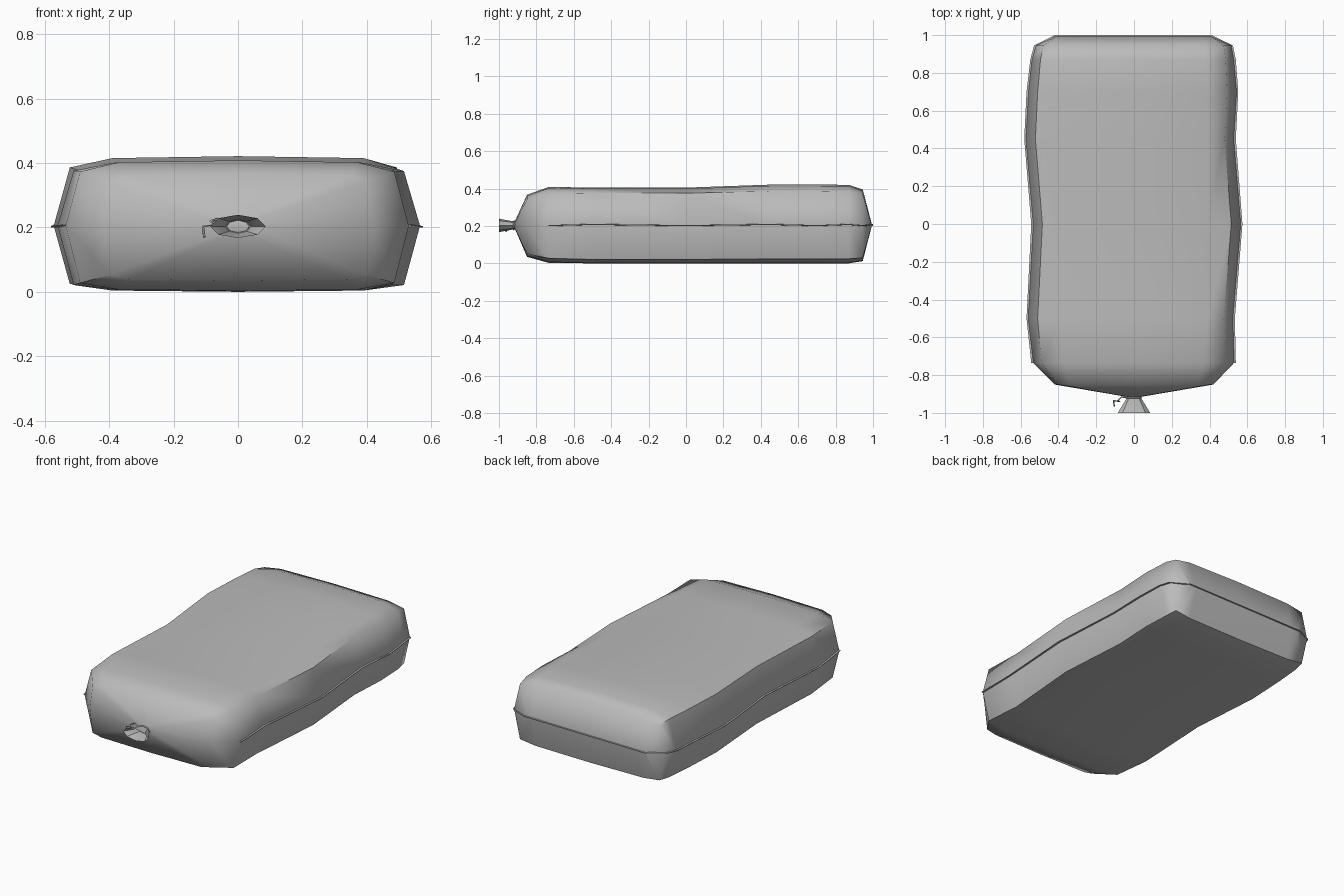
import bpy, bmesh, math

if "Cube" in bpy.data.objects:
    bpy.data.objects.remove(bpy.data.objects["Cube"])

cloth = bpy.data.materials.new("grey cloth")
cloth.diffuse_color = (0.5, 0.5, 0.5, 1)
cloth.use_nodes = True
cloth.node_tree.nodes["Principled BSDF"].inputs["Base Color"].default_value = cloth.diffuse_color
MID = 0.205


def make(name, verts, faces, angle):
    me = bpy.data.meshes.new(name)
    me.from_pydata(verts, [], faces)
    bm = bmesh.new()
    bm.from_mesh(me)
    bmesh.ops.recalc_face_normals(bm, faces=bm.faces)
    bm.to_mesh(me)
    bm.free()
    me.materials.append(cloth)
    ob = bpy.data.objects.new(name, me)
    bpy.context.collection.objects.link(ob)
    bpy.context.view_layer.objects.active = ob
    for o in bpy.context.selected_objects:
        o.select_set(False)
    ob.select_set(True)
    bpy.ops.object.shade_smooth_by_angle(angle=math.radians(angle))
    return ob


def bridge(rings, cap_start=False, cap_end=False, closed=True):
    n = len(rings[0])
    verts = [p for r in rings for p in r]
    faces = []
    for i in range(len(rings) - 1):
        for j in range(n if closed else n - 1):
            k = (j + 1) % n
            faces.append((i*n + j, i*n + k, (i+1)*n + k, (i+1)*n + j))
    if cap_start:
        faces.append(tuple(range(n)))
    if cap_end:
        faces.append(tuple(range((len(rings) - 1)*n, len(rings)*n)))
    return verts, faces


def section(y, left, right, corner, edge, ztop, zbot, drop, tip=None):
    """Twelve-point sack section: seam, corner, edge and centre on each side."""
    zt, zb = ztop - drop, zbot + drop * 0.7
    y2 = y if tip is None else tip
    return [(-left, y2, MID), (-left + corner, y, zt), (-edge, y, ztop - 0.006),
            (0, y, ztop), (edge, y, ztop - 0.006), (right - corner, y, zt),
            (right, y2, MID), (right - corner, y, zb), (edge, y, zbot + 0.004),
            (0, y, zbot), (-edge, y, zbot + 0.004), (-left + corner, y, zb)]


# Sack body: sections from the gathered front to the sewn back
body = [
    section(-0.915, 0.037, 0.037, 0.010, 0.015, 0.225, 0.185, 0.006),
    section(-0.85, 0.42, 0.42, 0.02, 0.34, 0.367, 0.035, 0.025),
    section(-0.735, 0.535, 0.53, 0.045, 0.37, 0.408, 0.003, 0.035),
    section(-0.50, 0.56, 0.525, 0.05, 0.39, 0.406, 0.0, 0.03),
    section(0.0, 0.535, 0.565, 0.05, 0.39, 0.405, 0.0, 0.03),
    section(0.45, 0.572, 0.53, 0.05, 0.39, 0.421, 0.0, 0.035),
    section(0.70, 0.56, 0.543, 0.05, 0.39, 0.421, 0.0, 0.035),
    section(0.87, 0.54, 0.53, 0.045, 0.38, 0.42, 0.0, 0.035),
    section(0.945, 0.52, 0.515, 0.04, 0.37, 0.395, 0.012, 0.025),
    section(0.993, 0.42, 0.41, 0.01, 0.36, 0.211, 0.199, 0.004),
]
make("sack_body", *bridge(body, True, True), 60)

# Sewn seam: a thin ribbon around both sides and the back
path = [r[0] for r in body[2:]] + [r[6] for r in reversed(body[2:])]
ribbon = []
for i, (x, y, z) in enumerate(path):
    z += 0.003 * (-1) ** i
    s = 1 if x > 0 else -1
    back = y > 0.98
    ox, oy = (x, y + 0.007) if back else (x + s * 0.009, y)
    ix, iy = (x * 0.97, y - 0.012) if back else (x - s * 0.015, y)
    ribbon.append([(ix, iy, z + 0.004), (ox, oy, z + 0.002),
                   (ox, oy, z - 0.002), (ix, iy, z - 0.004)])
make("side_seam", *bridge(ribbon, True, True), 30)


# Flared open neck, eight sided
def oval(y, rx, rz):
    return [(rx * math.cos(a * math.pi / 4), y, 0.203 + rz * math.sin(a * math.pi / 4))
            for a in range(8)]


make("flared_neck", *bridge([oval(-0.905, 0.037, 0.021), oval(-0.92, 0.037, 0.021),
                             oval(-1.0, 0.086, 0.036)]), 25)

# Tie cord around the neck with a loose end
def cord(name, pts, cyclic=False):
    cu = bpy.data.curves.new(name, 'CURVE')
    cu.dimensions = '3D'
    cu.bevel_depth = 0.004
    cu.bevel_resolution = 0
    cu.use_fill_caps = True
    sp = cu.splines.new('POLY')
    sp.points.add(len(pts) - 1)
    for p, c in zip(sp.points, pts):
        p.co = (*c, 1)
    sp.use_cyclic_u = cyclic
    cu.materials.append(cloth)
    bpy.context.collection.objects.link(bpy.data.objects.new(name, cu))


cord("neck_tie", oval(-0.92, 0.039, 0.023), True)
cord("loose_cord_end", [(-0.037, -0.92, 0.21), (-0.065, -0.915, 0.225), (-0.085, -0.935, 0.22),
                        (-0.075, -0.94, 0.208), (-0.108, -0.935, 0.203), (-0.105, -0.965, 0.17)])
